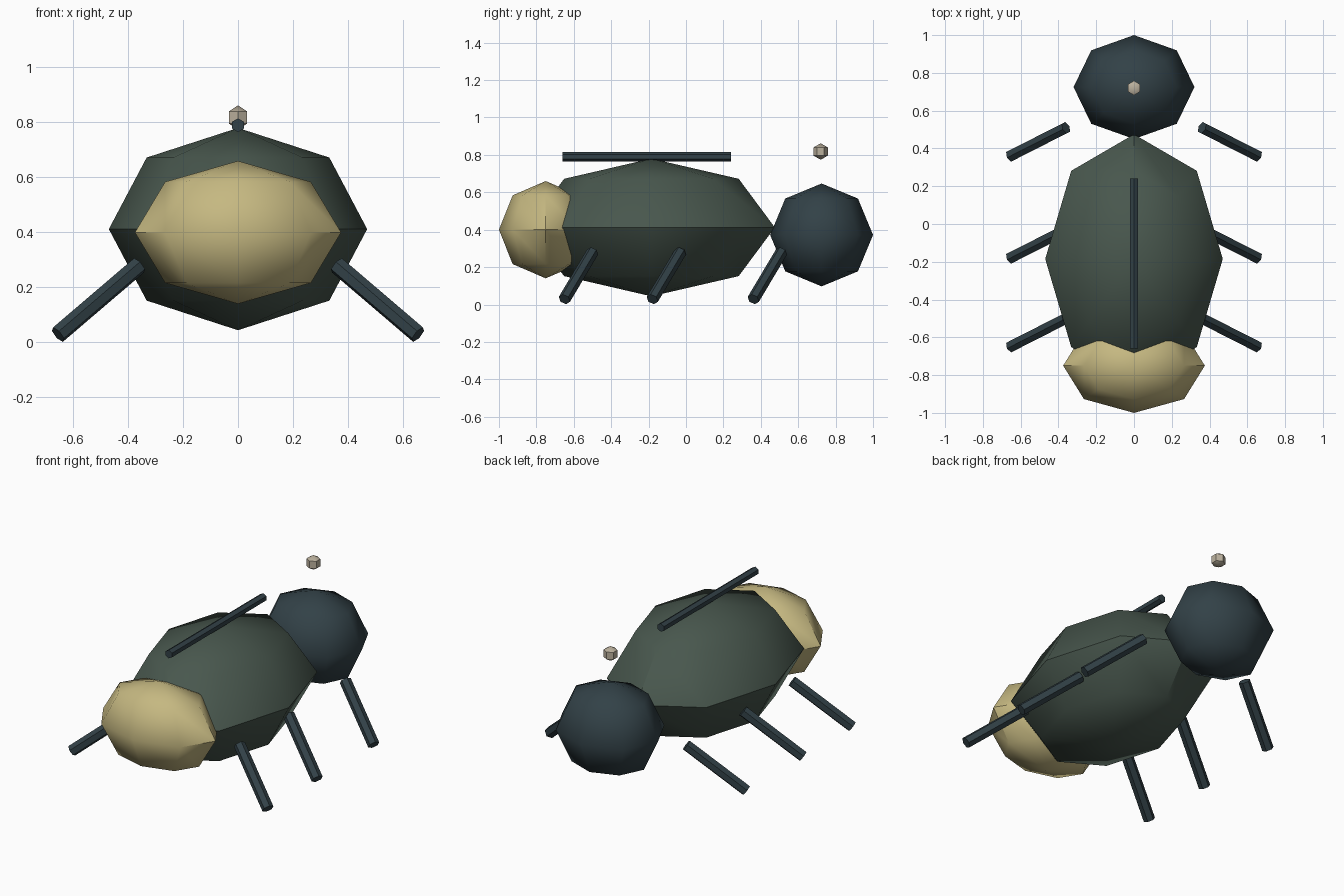
import bpy, math
from mathutils import Vector

if "Cube" in bpy.data.objects:
    bpy.data.objects.remove(bpy.data.objects["Cube"])


def material(name, rgb):
    m = bpy.data.materials.new(name)
    m.diffuse_color = (*rgb, 1)
    m.use_nodes = True
    m.node_tree.nodes["Principled BSDF"].inputs["Base Color"].default_value = m.diffuse_color
    return m


GREEN = material("shell_green", (0.065, 0.095, 0.075))
DARK = material("dark_blue", (0.032, 0.053, 0.063))
TAN = material("tan", (0.56, 0.48, 0.22))
CREAM = material("cream", (0.50, 0.44, 0.34))


def finish(name, mat):
    ob = bpy.context.object
    ob.name = name
    ob.data.materials.append(mat)
    bpy.ops.object.transform_apply(location=True, rotation=True, scale=True)
    bpy.ops.object.shade_smooth_by_angle(angle=math.radians(50))
    return ob


def ball(name, loc, size, mat, segments=8, rings=4, turn=0):
    bpy.ops.mesh.primitive_uv_sphere_add(segments=segments, ring_count=rings, radius=1,
                                         location=loc, rotation=(0, 0, turn))
    bpy.context.object.scale = size
    return finish(name, mat)


def rod(name, a, b, r, mat):
    a, b = Vector(a), Vector(b)
    bpy.ops.mesh.primitive_cylinder_add(vertices=6, radius=r, depth=(b - a).length,
                                        location=(a + b) / 2,
                                        rotation=(b - a).to_track_quat('Z', 'Y').to_euler())
    return finish(name, mat)


# Body masses
ball("body", (0, -0.185, 0.412), (0.47, 0.66, 0.368), GREEN)
ball("rump", (0, -0.75, 0.40), (0.375, 0.25, 0.26), TAN)
ball("head", (0, 0.725, 0.372), (0.32, 0.275, 0.275), DARK)

# Ridge along the back and small bead above the head
rod("back_ridge", (0, -0.66, 0.79), (0, 0.24, 0.79), 0.025, DARK)
ball("bead", (0, 0.72, 0.818), (0.044, 0.044, 0.044), CREAM, 6, 3)

# Three mirrored pairs of legs
for name, y in (("front_legs", 0.51), ("middle_legs", -0.03), ("back_legs", -0.50)):
    leg = rod(name, (0.36, y, 0.28), (0.655, y - 0.15, 0.028), 0.033, DARK)
    mod = leg.modifiers.new("mirror", 'MIRROR')
    mod.use_axis[0] = True
